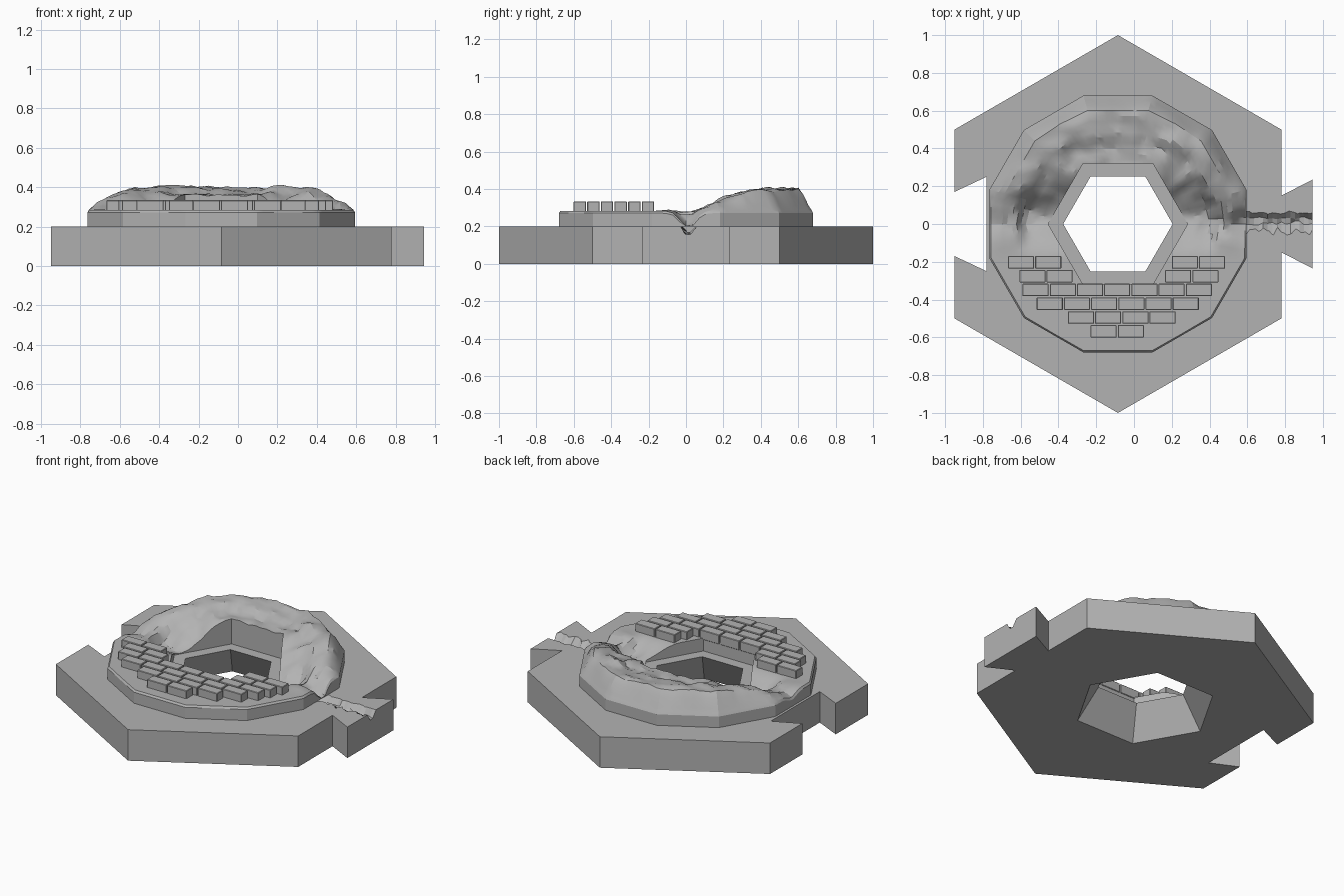
import bpy, bmesh, math, random
from mathutils import Vector, noise

random.seed(4)
if "Cube" in bpy.data.objects:
    bpy.data.objects.remove(bpy.data.objects["Cube"], do_unlink=True)

CX = -0.085          # centre of the tile
FLOOR, DECK = 0.2, 0.283

stone = bpy.data.materials.new("stone_grey")
stone.use_nodes = True
grey = (0.45, 0.45, 0.45, 1)
stone.diffuse_color = grey
stone.node_tree.nodes["Principled BSDF"].inputs["Base Color"].default_value = grey


def finish(name, bm):
    bmesh.ops.recalc_face_normals(bm, faces=bm.faces)
    mesh = bpy.data.meshes.new(name)
    bm.to_mesh(mesh)
    bm.free()
    mesh.materials.append(stone)
    ob = bpy.data.objects.new(name, mesh)
    bpy.context.collection.objects.link(ob)
    return ob


def loft(name, rings):
    """Closed solid through a list of rings with equal point counts."""
    bm = bmesh.new()
    rows = [[bm.verts.new(p) for p in ring] for ring in rings]
    n = len(rows[0])
    for a, b in zip(rows, rows[1:]):
        for i in range(n):
            j = (i + 1) % n
            bm.faces.new((a[i], a[j], b[j], b[i]))
    bm.faces.new(rows[0])
    bm.faces.new(rows[-1])
    return finish(name, bm)


def cut(ob, cutter):
    mod = ob.modifiers.new("cut", 'BOOLEAN')
    mod.operation, mod.solver, mod.object = 'DIFFERENCE', 'EXACT', cutter
    bpy.context.view_layer.objects.active = ob
    bpy.ops.object.modifier_apply(modifier=mod.name)
    bpy.data.objects.remove(cutter, do_unlink=True)


def hexagon(r, z):
    return [(CX + r * math.cos(math.radians(60 * k)), r * math.sin(math.radians(60 * k)), z)
            for k in range(6)]


# Hexagonal base with an interlocking tab and slot
half = [(0.78, 0.15), (0.945, 0.235), (0.945, 0)]
right = [(0.78, -0.5), (0.78, -0.15), (0.945, -0.235), (0.945, 0.235), (0.78, 0.15), (0.78, 0.5)]
left = [(-0.95, 0.5), (-0.95, 0.17), (-0.78, 0.25), (-0.78, -0.25), (-0.95, -0.17), (-0.95, -0.5)]
outline = right + [(CX, 1)] + left + [(CX, -1)]
base = loft("base", [[(x, y, z) for x, y in outline] for z in (0, FLOOR)])

# Flared opening through the base
cut(base, loft("hole_cutter", [hexagon(0.42 + 0.0065, -0.01), hexagon(0.29 - 0.0065, FLOOR + 0.01)]))

# Ragged gully along the tab
sections = []
for i in range(19):
    x = 0.54 + 0.024 * i
    j = lambda s: random.uniform(-s, s)
    sections.append([(x, -0.055 + j(0.025), 0.215), (x, 0.005 + j(0.012), 0.16 + j(0.01)),
                     (x, 0.03 + j(0.008), 0.165 + j(0.01)), (x, 0.075 + j(0.01), 0.215)])
cut(base, loft("gully_cutter", sections))


# Ring of land: flat deck at the front, rocky hills behind, a dip at each side
def polygon_radius(a, apothem, sides, offset):
    step = 360 / sides
    return apothem / math.cos(math.radians((a - offset + step / 2) % step - step / 2))


def smooth(lo, hi, v):
    t = min(1, max(0, (v - lo) / (hi - lo)))
    return t * t * (3 - 2 * t)


def land_height(x, y, t, a):
    n = noise.fractal(Vector((x * 7, y * 7, 3.1)), 0.8, 2.0, 3)
    jag = noise.noise(Vector((x * 16, y * 16, 8)))
    back = smooth(-0.02, 0.42, y)
    # hills: crest near the middle of the ring, lower lip at the opening
    crest = 0.3 + 0.1 * back
    lip = 0.2 + 0.16 * smooth(0.02, 0.3, y)
    side = 1 - smooth(0.3, 0.5, y)
    edge_at = 0.5 + 0.12 * jag
    inner = smooth(edge_at - 0.12 - 0.3 * (1 - side), edge_at + 0.1, t)
    hill = lip + (crest - lip) * inner + 0.022 * n * smooth(0, 0.2, t) + 0.012 * jag * side
    hill -= (hill - DECK) * smooth(0.72, 1.0, t) ** 1.6
    # deck blends into the hills through the side dips
    land = DECK + (hill - DECK) * smooth(-0.19, 0.06, y)
    dip = math.exp(-((y - 0.01) / 0.055) ** 2)
    depth = 0.09 if x > 0 else 0.03
    land -= depth * dip * smooth(0.2, 1, t)
    if t > 0.999:
        land = min(land, DECK) - 0.012
    return max(land, FLOOR + 0.003)


bm = bmesh.new()
levels = [0, 0.06, 0.14, 0.22, 0.3, 0.38, 0.46, 0.54, 0.62, 0.7, 0.78, 0.86, 0.93, 0.975, 1]
rows = []
for k in range(120):
    a = 3 * k
    c, s = math.cos(math.radians(a)), math.sin(math.radians(a))
    r0 = polygon_radius(a, 0.32, 6, 30)
    r1 = polygon_radius(a, 0.68, 12, 0)
    row = [(r0, FLOOR - 0.001)]
    for t in levels:
        r = r0 + (r1 - r0) * t
        row.append((r, land_height(CX + r * c, r * s, t, a)))
    row.append((r1, FLOOR - 0.001))
    rows.append([bm.verts.new((CX + r * c, r * s, z)) for r, z in row])
for k, row in enumerate(rows):
    nxt = rows[(k + 1) % len(rows)]
    for i in range(len(row)):
        j = (i + 1) % len(row)
        bm.faces.new((row[i], row[j], nxt[j], nxt[i]))
land = finish("rocky_ring", bm)
bpy.ops.object.select_all(action='DESELECT')
land.select_set(True)
bpy.context.view_layer.objects.active = land
bpy.ops.object.shade_smooth_by_angle(angle=math.radians(25))

# Paving bricks: (row, first left edge, count)
courses = [(0, -0.667, 2), (0, 0.2, 2), (1, -0.607, 2), (1, 0.165, 2),
           (2, -0.59, 7), (3, -0.515, 6), (4, -0.35, 4), (5, -0.23, 2)]
bm = bmesh.new()
for row, x0, count in courses:
    for i in range(count):
        cube = bmesh.ops.create_cube(bm, size=1)["verts"]
        bmesh.ops.scale(bm, vec=(0.138, 0.066, 0.06), verts=cube)
        bmesh.ops.translate(bm, vec=(x0 + 0.069 + 0.144 * i, -0.203 - 0.073 * row, 0.304),
                            verts=cube)
bmesh.ops.bevel(bm, geom=bm.edges[:], offset=0.003, segments=1, affect='EDGES')
finish("paving_bricks", bm)
